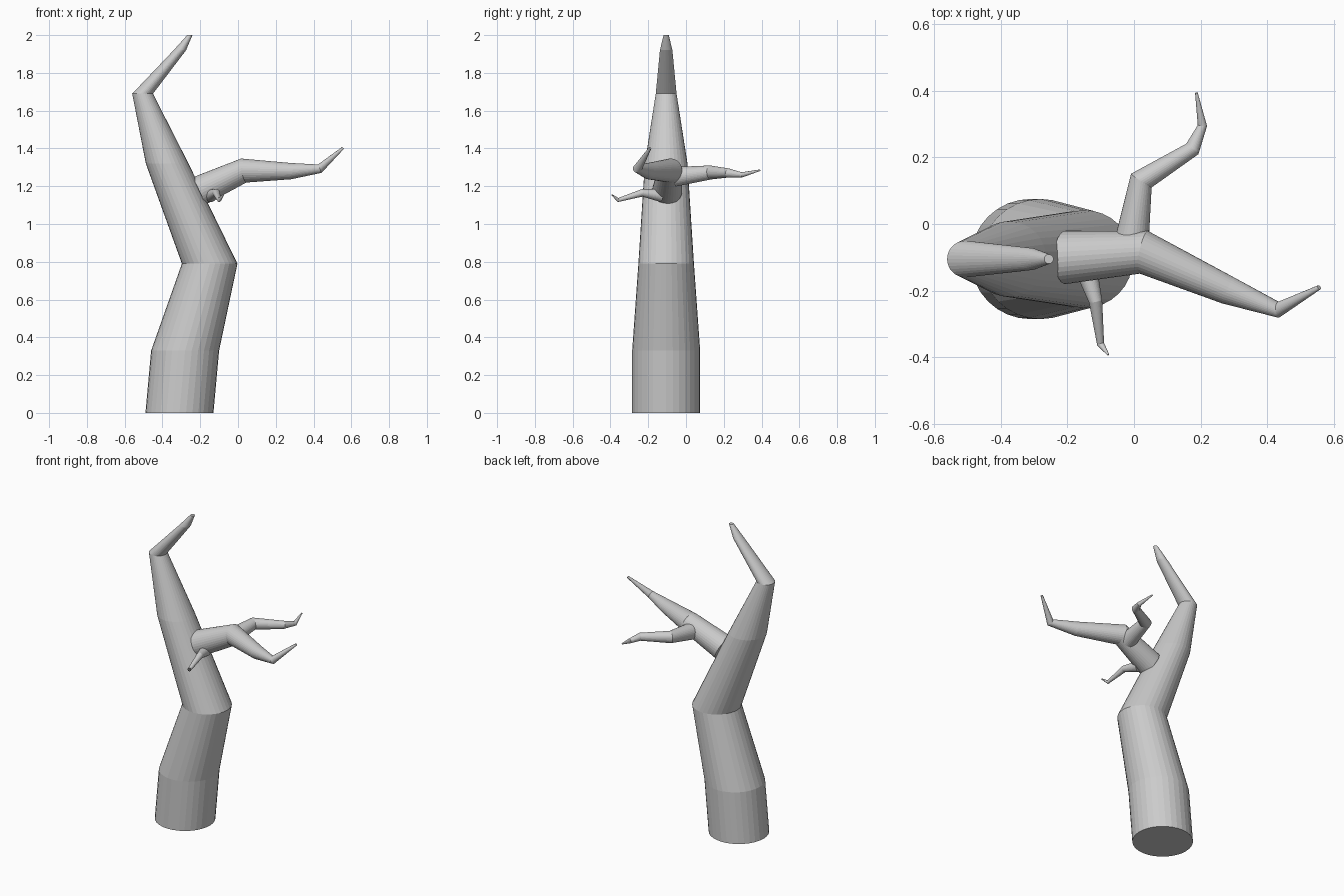
import bpy, bmesh, math
from mathutils import Vector

cube = bpy.data.objects.get("Cube")
if cube:
    bpy.data.objects.remove(cube, do_unlink=True)

SIDES = 32

bark = bpy.data.materials.new("grey_bark")
bark.use_nodes = True
GREY = (0.6, 0.6, 0.6, 1)
bark.diffuse_color = GREY
bark.node_tree.nodes["Principled BSDF"].inputs["Base Color"].default_value = GREY


def limb(name, stations, normal=None, up=Vector((0, 0, 1)), first=None):
    """Tapered tube through (x, y, z, radius) stations, capped at both ends."""
    pts = [Vector(s[:3]) for s in stations]
    bm = bmesh.new()
    rings = []
    for i, (p, s) in enumerate(zip(pts, stations)):
        if normal:
            n = normal
        elif i == 0 and first:
            n = first.normalized()
        else:
            # mitre each joint halfway between its two segments
            n = Vector()
            if i > 0:
                n += (p - pts[i - 1]).normalized()
            if i < len(pts) - 1:
                n += (pts[i + 1] - p).normalized()
            n.normalize()
        u = n.cross(up).normalized()
        v = u.cross(n)
        ring = []
        for k in range(SIDES):
            a = 2 * math.pi * k / SIDES
            ring.append(bm.verts.new(p + s[3] * (u * math.cos(a) + v * math.sin(a))))
        rings.append(ring)
    for lo, hi in zip(rings, rings[1:]):
        for k in range(SIDES):
            j = (k + 1) % SIDES
            bm.faces.new((lo[k], lo[j], hi[j], hi[k]))
    bm.faces.new(rings[0])
    bm.faces.new(rings[-1])
    bmesh.ops.recalc_face_normals(bm, faces=bm.faces)
    mesh = bpy.data.meshes.new(name)
    bm.to_mesh(mesh)
    bm.free()
    mesh.materials.append(bark)
    obj = bpy.data.objects.new(name, mesh)
    bpy.context.collection.objects.link(obj)
    return obj


# Bent trunk with level joints
Y = -0.105
limb("trunk", [
    (-0.31, Y, 0, 0.18), (-0.28, Y, 0.33, 0.18), (-0.15, Y, 0.79, 0.147),
    (-0.375, Y, 1.32, 0.113), (-0.505, Y, 1.69, 0.055),
    (-0.308, Y, 1.92, 0.033), (-0.255, Y, 2.0, 0.014),
], normal=Vector((0, 0, 1)), up=Vector((0, 1, 0)))

# Main side branch
limb("main_branch", [
    (-0.205, -0.1, 1.175, 0.08), (0.03, -0.085, 1.283, 0.065),
    (0.28, -0.198, 1.28, 0.043), (0.433, -0.257, 1.293, 0.024),
    (0.555, -0.19, 1.402, 0.007),
], first=Vector((0.9, 0, 0.42)))

# Rear fork
limb("rear_branch", [
    (-0.008, -0.06, 1.25, 0.052), (0.022, 0.13, 1.273, 0.037),
    (0.175, 0.225, 1.27, 0.024), (0.205, 0.295, 1.26, 0.014),
    (0.187, 0.393, 1.285, 0.004),
])

# Small front twig
limb("front_twig", [
    (-0.145, -0.13, 1.15, 0.034), (-0.115, -0.232, 1.165, 0.02),
    (-0.1, -0.36, 1.127, 0.011), (-0.077, -0.392, 1.155, 0.003),
])
